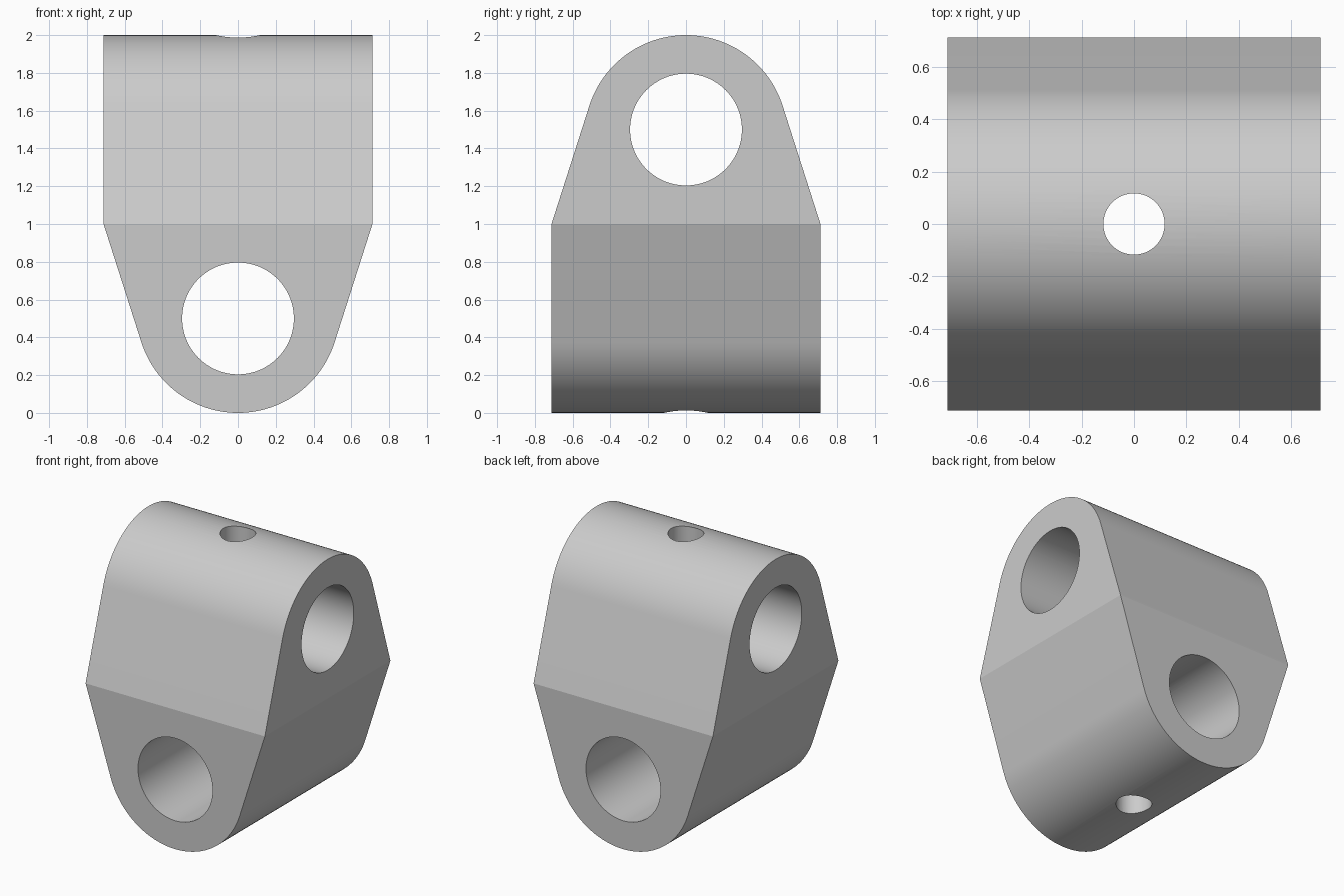
import bpy, bmesh
from math import atan2, acos, hypot, sin, cos, pi, radians
from mathutils import Matrix

cube = bpy.data.objects.get("Cube")
if cube:
    bpy.data.objects.remove(cube, do_unlink=True)

HALF = 0.712      # half width of the square middle section
ROUND = 0.537     # radius of the rounded ends
BORE = 0.296      # radius of the two cross bores
PIN = 0.117       # radius of the vertical pin hole
STEPS = 48

grey = bpy.data.materials.new("plain grey")
grey.use_nodes = True
grey.diffuse_color = (0.6, 0.6, 0.6, 1)
grey.node_tree.nodes["Principled BSDF"].inputs["Base Color"].default_value = (0.6, 0.6, 0.6, 1)


def lug_profile():
    """Tapered lug outline (across, height above the middle), tangent to its round end."""
    centre = 1 - ROUND
    start = atan2(-centre, HALF) + acos(ROUND / hypot(HALF, centre))
    arc = [start + (pi - 2 * start) * i / STEPS for i in range(STEPS + 1)]
    return [(HALF, 0)] + [(ROUND * cos(a), centre + ROUND * sin(a)) for a in arc] + [(-HALF, 0)]


def add_lug(bm, place):
    """Extrude the outline, leaving it open where the two lugs meet."""
    rows = [[bm.verts.new(place(along, across, up)) for across, up in lug_profile()]
            for along in (-HALF, HALF)]
    for row in rows:
        bm.faces.new(row)
    a, b = rows
    for i in range(len(a) - 1):
        bm.faces.new((a[i], a[i + 1], b[i + 1], b[i]))


# Body: upper lug runs along x, lower lug runs along y
bm = bmesh.new()
add_lug(bm, lambda along, across, up: (along, across, 1 + up))
add_lug(bm, lambda along, across, up: (across, along, 1 - up))
bmesh.ops.remove_doubles(bm, verts=bm.verts, dist=1e-4)
bmesh.ops.recalc_face_normals(bm, faces=bm.faces)
mesh = bpy.data.meshes.new("coupling_block")
bm.to_mesh(mesh)
bm.free()
mesh.materials.append(grey)
body = bpy.data.objects.new("coupling_block", mesh)
bpy.context.collection.objects.link(body)


def drill(name, radius, height, axis, sides):
    """Cut a round through hole along the given axis."""
    cutter_mesh = bpy.data.meshes.new(name)
    cb = bmesh.new()
    turn = Matrix.Identity(4) if axis == "Z" else Matrix.Rotation(pi / 2, 4, "Y" if axis == "X" else "X")
    bmesh.ops.create_cone(cb, cap_ends=True, segments=sides, radius1=radius, radius2=radius,
                          depth=3, matrix=Matrix.Translation((0, 0, height)) @ turn)
    cb.to_mesh(cutter_mesh)
    cb.free()
    cutter_mesh.materials.append(grey)
    cutter = bpy.data.objects.new(name, cutter_mesh)
    bpy.context.collection.objects.link(cutter)
    cutter.hide_render = True
    mod = body.modifiers.new(name, "BOOLEAN")
    mod.operation = "DIFFERENCE"
    mod.solver = "EXACT"
    mod.object = cutter
    bpy.context.view_layer.objects.active = body
    bpy.ops.object.modifier_apply(modifier=name)
    bpy.data.objects.remove(cutter, do_unlink=True)


# Cross bores and the vertical pin hole
drill("upper_bore", BORE, 1.5, "X", 96)
drill("lower_bore", BORE, 0.5, "Y", 96)
drill("pin_hole", PIN, 1, "Z", 64)

# Smooth curves, keeping the shallow middle crease sharp
bpy.ops.object.select_all(action="DESELECT")
body.select_set(True)
bpy.context.view_layer.objects.active = body
bpy.ops.object.shade_smooth_by_angle(angle=radians(10))
